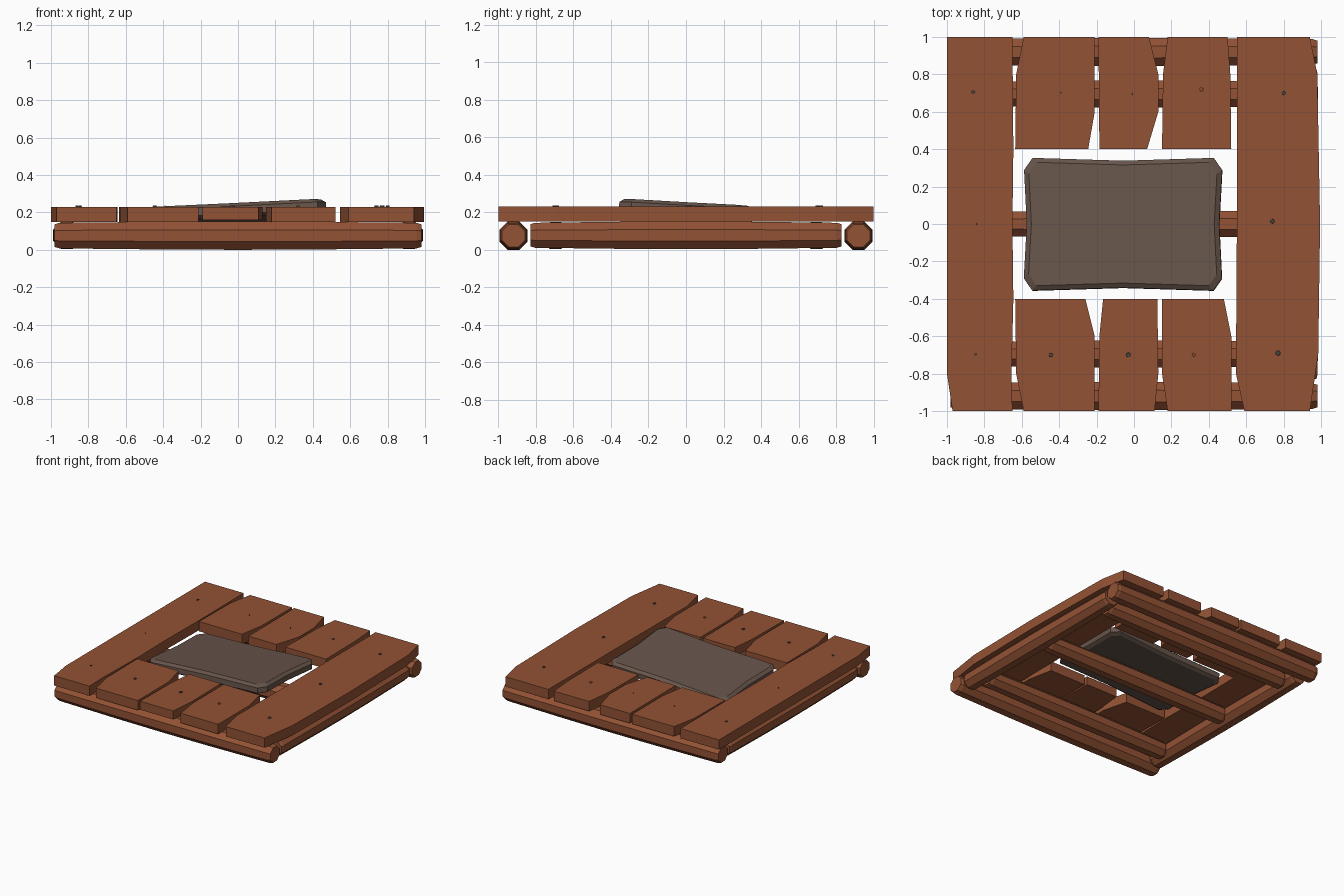
import bpy
import bmesh
import math
from mathutils import Matrix, Vector

cube = bpy.data.objects.get("Cube")
if cube:
    bpy.data.objects.remove(cube, do_unlink=True)


def material(name, rgb):
    m = bpy.data.materials.new(name)
    m.use_nodes = True
    color = (*rgb, 1.0)
    m.diffuse_color = color
    m.node_tree.nodes["Principled BSDF"].inputs["Base Color"].default_value = color
    return m


WOOD = material("reddish brown wood", (0.29, 0.085, 0.035))
STONE = material("grey brown stone", (0.135, 0.09, 0.07))
IRON = material("dark iron", (0.07, 0.065, 0.065))


def finish(name, bm, mat):
    bmesh.ops.recalc_face_normals(bm, faces=bm.faces)
    mesh = bpy.data.meshes.new(name)
    bm.to_mesh(mesh)
    bm.free()
    mesh.materials.append(mat)
    obj = bpy.data.objects.new(name, mesh)
    bpy.context.collection.objects.link(obj)
    return obj


def loft(name, rings, mat):
    """Skin a list of equal-sized point rings and cap both ends."""
    bm = bmesh.new()
    loops = [[bm.verts.new(p) for p in ring] for ring in rings]
    n = len(loops[0])
    for a, b in zip(loops, loops[1:]):
        for i in range(n):
            j = (i + 1) % n
            bm.faces.new((a[i], a[j], b[j], b[i]))
    bm.faces.new(loops[0])
    bm.faces.new(loops[-1])
    return finish(name, bm, mat)


def plank(name, outline, bottom=0.15, top=0.23):
    return loft(name, [[(x, y, z) for x, y in outline] for z in (bottom, top)], WOOD)


def log(name, half, center, along_y=False, thick=0.082):
    """Eight-sided log, slightly swollen in the middle, with worn ends."""
    stations = [(-half, 0.8), (-half + 0.025, 0.9), (-half * 0.4, 0.98), (0, 1)]
    stations += [(-s, k) for s, k in reversed(stations[:3])]
    rings = []
    for s, k in stations:
        ring = []
        for i in range(8):
            a = math.radians(22.5 + 45 * i)
            u, v = thick * k * math.cos(a), thick * k * math.sin(a)
            p = Vector((u, s, v)) if along_y else Vector((s, u, v))
            ring.append(p + Vector(center))
        rings.append(ring)
    return loft(name, rings, WOOD)


# Long side planks
plank("right_long_plank", [(-1, 1), (-0.65, 1), (-0.645, 0.4), (-0.65, 0), (-0.645, -0.4),
                           (-0.655, -0.8), (-0.65, -1), (-0.97, -1), (-1, -0.8)])
plank("left_long_plank", [(0.55, 1), (0.94, 1), (0.98, 0.8), (0.995, 0), (0.985, -0.7),
                          (0.94, -1), (0.59, -1), (0.545, -0.8), (0.55, 0)])

# Short planks at the back and front
plank("back_plank_right", [(-0.59, 1), (-0.21, 1), (-0.21, 0.6), (-0.245, 0.4),
                           (-0.635, 0.4), (-0.63, 0.8)])
plank("back_plank_middle", [(-0.19, 1), (0.08, 1), (0.13, 0.8), (0.13, 0.6),
                            (0.07, 0.4), (-0.185, 0.4)])
plank("back_plank_left", [(0.18, 1), (0.5, 1), (0.515, 0.8), (0.52, 0.4),
                          (0.15, 0.4), (0.155, 0.8)])
plank("front_plank_right", [(-0.635, -0.4), (-0.26, -0.4), (-0.21, -0.6), (-0.21, -1),
                            (-0.59, -1), (-0.63, -0.8)])
plank("front_plank_middle", [(-0.165, -0.4), (0.125, -0.4), (0.13, -0.8), (0.11, -1),
                             (-0.19, -1), (-0.185, -0.6)], bottom=0.16)
plank("front_plank_left", [(0.15, -0.4), (0.48, -0.4), (0.52, -0.6), (0.52, -1),
                           (0.18, -1), (0.15, -0.8)])

# Log frame and cross logs underneath
Z = 0.0758
for side, y in (("front", -0.92), ("back", 0.92)):
    log(side + "_frame_log", 0.98, (0, y, Z))
for side, x in (("right", -0.915), ("left", 0.915)):
    log(side + "_frame_log", 0.83, (x, 0, Z + 0.002), along_y=True, thick=0.08)
for side, y in (("front", -0.695), ("middle", 0), ("back", 0.695)):
    log(side + "_cross_log", 0.86, (0, y, Z), thick=0.078)

# Tilted stone slab with clipped corners and bevelled rim
quarter = [(0.53, 0.29), (0.485, 0.355), (0, 0.34)]
half = quarter + [(-x, y) for x, y in reversed(quarter[:2])] + [(-0.515, 0)]
outline = half + [(-x, -y) for x, y in half]
inset = [(x * 0.95, y * 0.93) for x, y in outline]
slab = loft("stone_slab", [[(x, y, z) for x, y in ring] for ring, z in
                           ((inset, -0.075), (outline, -0.06), (outline, -0.018), (inset, 0))],
            STONE)
tilt = Matrix.Rotation(-0.048, 4, 'Y') @ Matrix.Rotation(-0.055, 4, 'X')
slab.data.transform(Matrix.Translation((-0.06, 0, 0.231)) @ tilt)

# Nail heads, some driven deeper than others
nails = [(-0.86, 0.705, 0.012), (-0.39, 0.705, 0.005), (-0.01, 0.695, 0.006),
         (0.8, 0.7, 0.013), (-0.84, 0, 0.006), (0.74, 0.015, 0.015),
         (-0.845, -0.7, 0.009), (-0.445, -0.7, 0.014), (-0.03, -0.7, 0.016),
         (0.77, -0.69, 0.017)]
pegs = [(0.36, 0.72, 0.014), (0.32, -0.7, 0.012)]
for name, spots, mat in (("nail", nails, IRON), ("wooden_peg", pegs, WOOD)):
    for i, (x, y, r) in enumerate(spots):
        bm = bmesh.new()
        bmesh.ops.create_cone(bm, cap_ends=True, segments=8, radius1=r, radius2=r * 0.7,
                              depth=0.02, matrix=Matrix.Translation((x, y, 0.226)))
        finish(f"{name}_{i + 1}", bm, mat)
